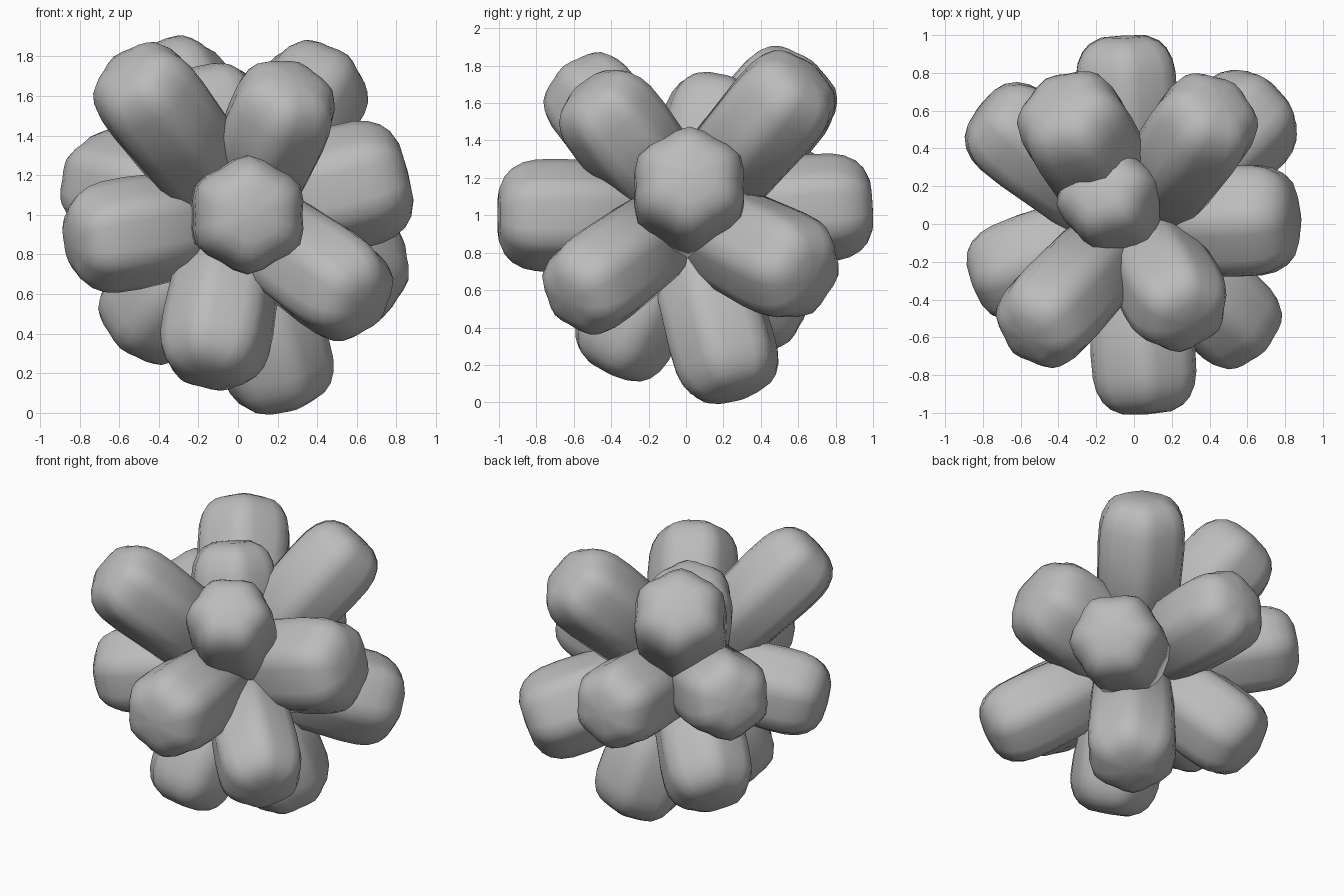
import bpy, bmesh, math
from mathutils import Vector

if "Cube" in bpy.data.objects:
    bpy.data.objects.remove(bpy.data.objects["Cube"])

grey = bpy.data.materials.new("stone_grey")
grey.diffuse_color = (0.5, 0.5, 0.5, 1)
grey.use_nodes = True
grey.node_tree.nodes["Principled BSDF"].inputs["Base Color"].default_value = grey.diffuse_color

CENTRE = Vector((0, 0, 1.0))
SIDES = 24

# Each crystal: tip relative to the centre of the cluster, thickness factor, roll in degrees
CRYSTALS = {
    "front": ((0.07, -1.0, 0.0), 1.02, 30),
    "front_upper_left": ((-0.565, -0.605, 0.745), 0.95, 30),
    "front_upper_right": ((0.295, -0.53, 0.68), 0.95, 0),
    "front_left": ((-0.835, -0.32, -0.145), 0.97, 30),
    "front_bottom": ((-0.15, -0.42, -0.82), 0.97, 30),
    "front_lower_right": ((0.65, -0.63, -0.46), 0.95, 30),
    "right": ((0.85, 0.025, 0.215), 1.08, 30),
    "back_right": ((0.74, 0.675, -0.34), 1.02, 0),
    "back_upper_right": ((0.465, 0.65, 0.755), 0.98, 30),
    "back_upper_left": ((-0.40, 0.655, 0.775), 1.04, 30),
    "top": ((-0.19, 0.205, 0.72), 0.95, 30),
    "back": ((-0.055, 0.99, 0.055), 0.98, 30),
    "back_left": ((-0.80, 0.61, 0.185), 0.98, 30),
    "back_lower_left": ((-0.545, 0.48, -0.615), 1.0, 30),
    "bottom": ((0.25, 0.27, -0.96), 1.0, 30),
}

# Distance back from the tip and radius of each cross-section
END = [(0.0, 0.13), (0.03, 0.195), (0.07, 0.235), (0.13, 0.265), (0.20, 0.279), (0.32, 0.282)]


def crystal(name, tip, thickness, roll):
    """Six-sided rounded rod from the centre to the tip, with a blunt domed end."""
    tip = Vector(tip)
    length = tip.length
    turn = tip.to_track_quat('Z', 'Y')
    sections = [(length - t, r) for t, r in END] + [(0.0, 0.25)]
    bm = bmesh.new()
    rings = []
    for height, radius in sections:
        ring = []
        for i in range(SIDES):
            a = 2 * math.pi * i / SIDES
            r = thickness * radius * (1 + 0.05 * math.cos(6 * a))   # rounded hexagon
            b = a + math.radians(roll)
            p = Vector((r * math.cos(b), r * math.sin(b), height))
            ring.append(bm.verts.new(CENTRE + turn @ p))
        rings.append(ring)
    for upper, lower in zip(rings, rings[1:]):
        for i in range(SIDES):
            j = (i + 1) % SIDES
            bm.faces.new((upper[i], lower[i], lower[j], upper[j]))
    # Domed cap on the tip, flat cap at the buried end
    peak = bm.verts.new(CENTRE + turn @ Vector((0, 0, length + 0.008)))
    for i in range(SIDES):
        bm.faces.new((rings[0][i], rings[0][(i + 1) % SIDES], peak))
    bm.faces.new(list(reversed(rings[-1])))
    bmesh.ops.recalc_face_normals(bm, faces=bm.faces)
    for f in bm.faces:
        f.smooth = True
    mesh = bpy.data.meshes.new(name)
    bm.to_mesh(mesh)
    bm.free()
    mesh.materials.append(grey)
    bpy.context.collection.objects.link(bpy.data.objects.new(name, mesh))


for part, (tip, thickness, roll) in CRYSTALS.items():
    crystal("crystal_" + part, tip, thickness, roll)
